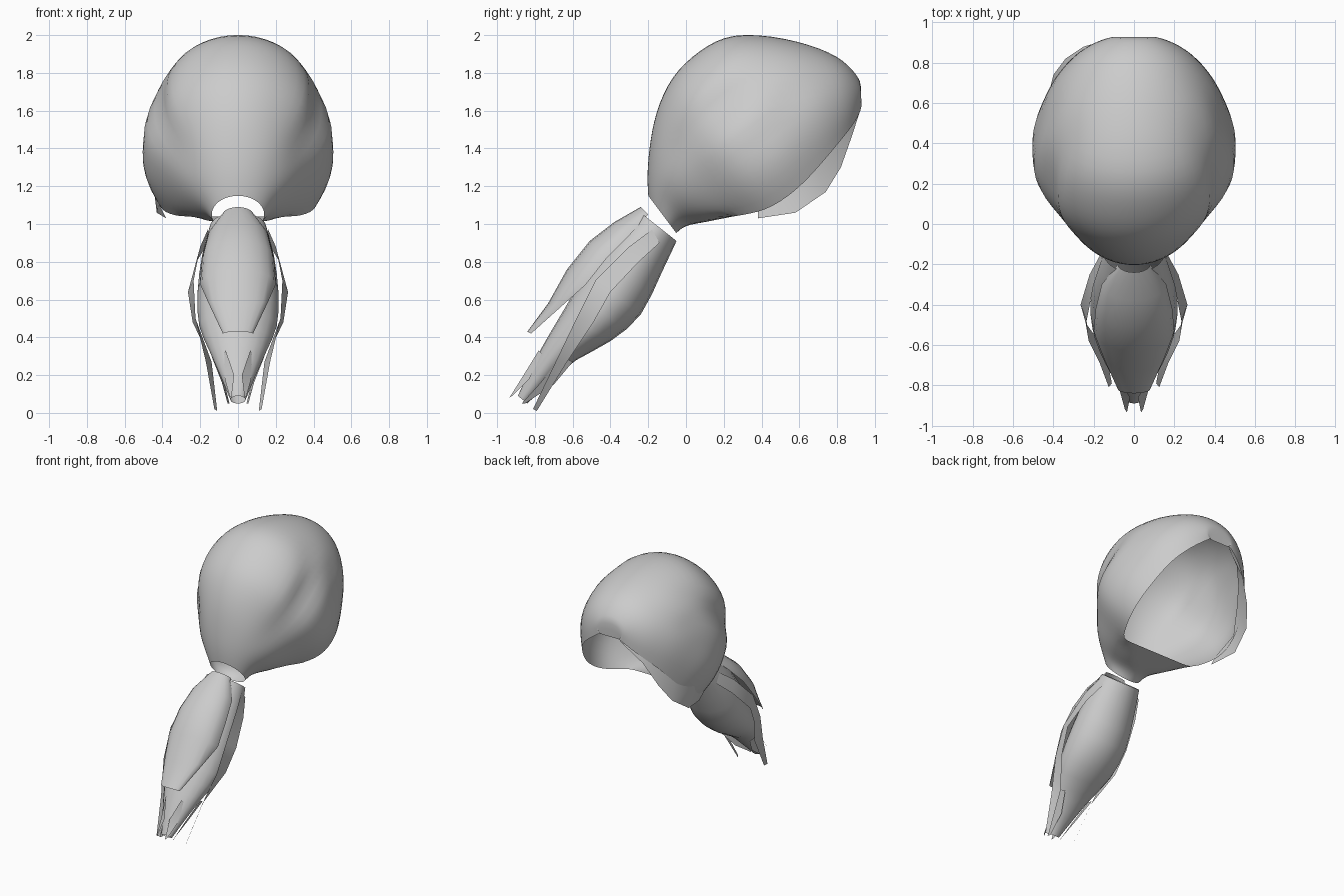
import bpy, bmesh, math
from mathutils import Vector

if "Cube" in bpy.data.objects:
    bpy.data.objects.remove(bpy.data.objects["Cube"])

GREY = (0.6, 0.6, 0.6, 1)
hair = bpy.data.materials.new("hair_grey")
hair.use_nodes = True
hair.diffuse_color = GREY
hair.node_tree.nodes["Principled BSDF"].inputs["Base Color"].default_value = GREY


def make_object(name, bm, subdivide=0):
    bmesh.ops.remove_doubles(bm, verts=bm.verts, dist=0.0005)
    bmesh.ops.recalc_face_normals(bm, faces=bm.faces)
    mesh = bpy.data.meshes.new(name)
    bm.to_mesh(mesh)
    bm.free()
    mesh.materials.append(hair)
    for p in mesh.polygons:
        p.use_smooth = True
    obj = bpy.data.objects.new(name, mesh)
    bpy.context.collection.objects.link(obj)
    if subdivide:
        mod = obj.modifiers.new("smooth", 'SUBSURF')
        mod.levels = mod.render_levels = subdivide


def refine(rings):
    """Insert a smoothly interpolated ring between each pair."""
    out = []
    for i in range(len(rings) - 1):
        a, b = rings[i], rings[i + 1]
        before, after = rings[max(i - 1, 0)], rings[min(i + 2, len(rings) - 1)]
        out += [a, tuple((9 * (q + r) - p - s) / 16 for p, q, r, s in zip(before, a, b, after))]
    return out + [rings[-1]]


def section(ring, angles):
    """Points of one half section, from its top line round to its bottom line."""
    ty, tz, by, bz, width, end = ring
    pts = []
    for a in angles:
        s = min(1, (1 - math.cos(a)) / (1 - math.cos(math.radians(end))))
        pts.append(Vector((width * math.sin(a), ty + (by - ty) * s, tz + (bz - tz) * s)))
    return pts


def groove(p):
    """Press two diagonal furrows into the side of the hair."""
    x = p.x
    for y, z, depth, reach in ((.2, 1.64, .08, .28), (.45, 1.58, .035, .24)):
        across = ((p.y - y) - (p.z - z)) * 0.7
        along = ((p.y - y) + (p.z - z)) * 0.7
        push = depth * math.exp(-(across / 0.06) ** 2 - (along / reach) ** 2)
        p.x -= min(push, x * 0.3)


def loft(name, rings, angles, open_from=99, open_col=99, shape=None, subdivide=0):
    """Skin mirrored sections; past open_from only the columns up to open_col are filled."""
    bm = bmesh.new()
    for side in (1, -1):
        grid = []
        for ring in rings:
            pts = section(ring, angles)
            if shape:
                for p in pts:
                    shape(p)
            grid.append([bm.verts.new((p.x * side, p.y, p.z)) for p in pts])
        for i in range(len(rings) - 1):
            for j in range(len(angles) - 1):
                if i < open_from or j < open_col:
                    bm.faces.new((grid[i][j], grid[i][j + 1], grid[i + 1][j + 1], grid[i + 1][j]))
    bmesh.ops.delete(bm, geom=[v for v in bm.verts if not v.link_faces], context='VERTS')
    make_object(name, bm, subdivide)


def strip(name, edge_a, edge_b, sides=(1, -1)):
    """A thin lock of hair between two edge lines."""
    bm = bmesh.new()
    for s in sides:
        rows = [[bm.verts.new((x * s, y, z)) for x, y, z in e] for e in (edge_a, edge_b)]
        for i in range(len(edge_a) - 1):
            bm.faces.new((rows[0][i], rows[0][i + 1], rows[1][i + 1], rows[1][i]))
    make_object(name, bm)


# Hair cap: top y, top z, bottom y, bottom z, half width, angle where the bottom is reached
cap = [
    (-.20, 1.15, -.05, .95, .14, 180), (-.205, 1.25, 0, .99, .19, 165),
    (-.195, 1.40, .10, 1.01, .28, 140), (-.16, 1.59, .25, 1.04, .38, 125),
    (-.075, 1.78, .42, 1.075, .495, 125), (.07, 1.92, .57, 1.17, .52, 125),
    (.25, 2.005, .69, 1.29, .475, 125), (.52, 1.985, .80, 1.42, .395, 125),
    (.76, 1.91, .88, 1.52, .28, 125), (.88, 1.82, .92, 1.59, .17, 125),
    (.93, 1.74, .93, 1.63, .1, 125),
]
brow = (.925, 1.625, .925, 1.625, .09, 125)
cap_angles = [math.radians(a) for a in [12.5 * k for k in range(11)] + [143, 162, 180]]
loft("hair_cap", refine(cap) + [brow], cap_angles, 6, 10, groove, 1)

# Loose lock along one side of the face opening
strip("side_fringe",
      [(-.42, .38, 1.11), (-.45, .54, 1.22), (-.38, .66, 1.36), (-.31, .76, 1.47), (-.22, .85, 1.56), (-.09, .92, 1.63)],
      [(-.38, .38, 1.03), (-.43, .58, 1.06), (-.40, .74, 1.17), (-.34, .82, 1.3), (-.25, .88, 1.47), (-.09, .925, 1.61)],
      (1,))

# Ponytail core
tail = [
    (-.24, 1.06, -.05, .91, .15, 180), (-.39, .93, -.13, .74, .19, 180),
    (-.53, .74, -.24, .52, .215, 180), (-.65, .54, -.40, .38, .205, 180),
    (-.75, .37, -.58, .28, .15, 180), (-.83, .22, -.70, .18, .095, 180),
    (-.89, .09, -.84, .05, .04, 180),
]
loft("ponytail", refine(tail), [math.pi * k / 10 for k in range(11)])

# Broad lock lying over the ponytail
over = [
    (-.24, 1.09, -.20, 1.05, .08, 90), (-.38, 1.01, -.30, .94, .16, 90),
    (-.51, .91, -.42, .82, .19, 90), (-.63, .76, -.53, .68, .2, 90),
    (-.73, .58, -.63, .59, .16, 90), (-.84, .43, -.82, .42, .08, 90),
]
loft("top_lock", over, [math.pi * k / 10 for k in range(6)])

# Long locks down each side of the ponytail
strip("side_locks",
      [(.16, -.18, .97), (.20, -.3, .88), (.235, -.48, .7), (.225, -.58, .5), (.17, -.69, .27), (.125, -.81, .02)],
      [(.16, -.14, .9), (.22, -.25, .8), (.265, -.40, .64), (.24, -.49, .48), (.14, -.63, .27), (.11, -.79, .01)])

# Pointed tips at the end of the ponytail
strip("tip_locks",
      [(.065, -.78, .33), (.02, -.86, .2), (.035, -.935, .08)],
      [(.075, -.76, .31), (.07, -.83, .18), (.045, -.92, .09)])
strip("under_tips",
      [(.14, -.66, .3), (.085, -.77, .16), (.055, -.87, .05)],
      [(.12, -.6, .27), (.07, -.7, .15), (.045, -.85, .05)])
